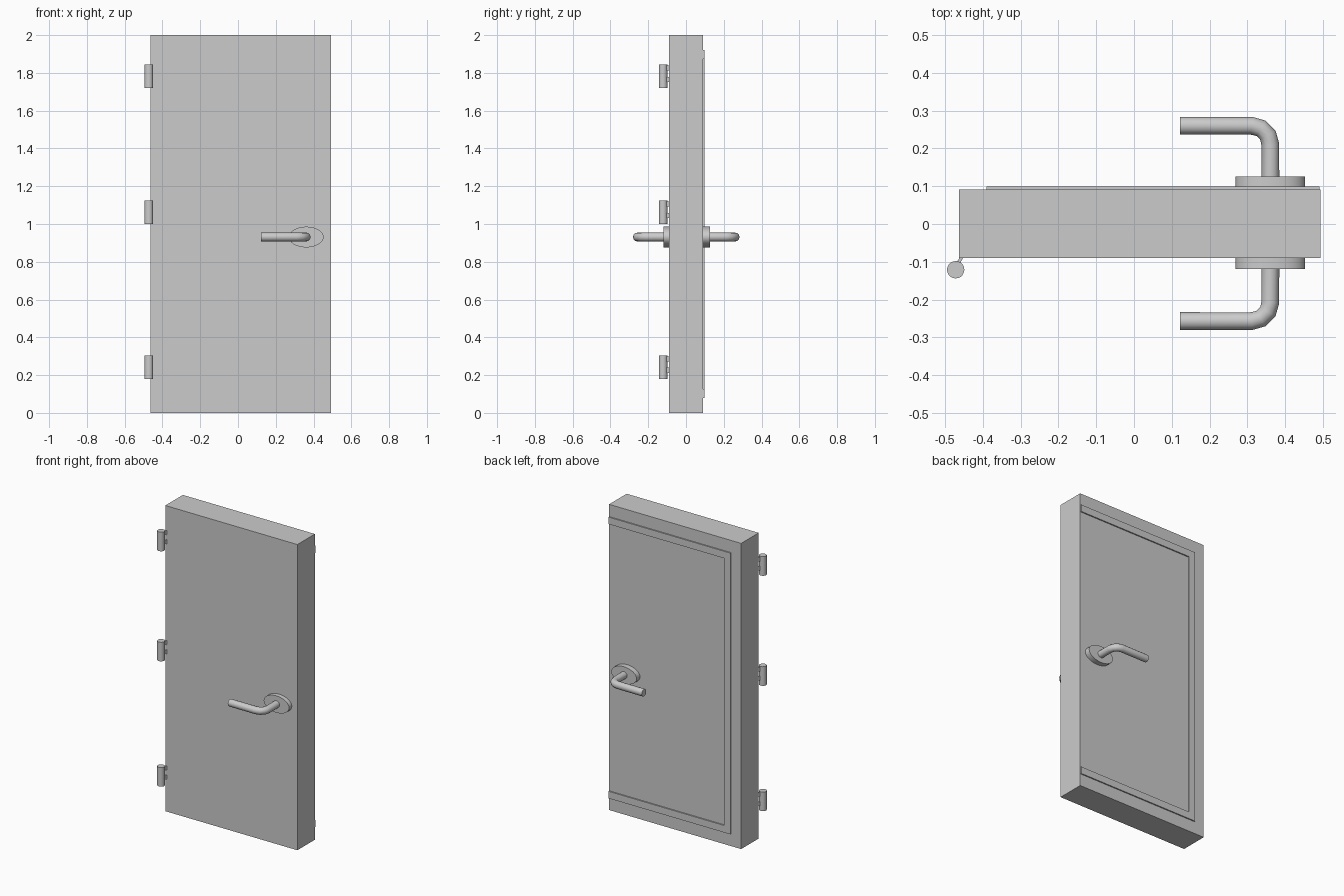
import bpy, math
from mathutils import Vector

if "Cube" in bpy.data.objects:
    bpy.data.objects.remove(bpy.data.objects["Cube"])

MID_Y = 0.001          # middle of the door's thickness


def prism(name, profile, depth, smooth=False):
    """Extrude a closed 3D outline along the depth vector."""
    n = len(profile)
    d = Vector(depth)
    verts = [Vector(p) for p in profile] + [Vector(p) + d for p in profile]
    faces = [tuple(range(n))[::-1], tuple(range(n, 2 * n))]
    faces += [(i, (i + 1) % n, (i + 1) % n + n, i + n) for i in range(n)]
    mesh = bpy.data.meshes.new(name)
    mesh.from_pydata(verts, [], faces)
    obj = bpy.data.objects.new(name, mesh)
    bpy.context.collection.objects.link(obj)
    finish(obj, smooth)
    return obj


def finish(obj, smooth):
    bpy.ops.object.select_all(action='DESELECT')
    obj.select_set(True)
    bpy.context.view_layer.objects.active = obj
    bpy.ops.object.mode_set(mode='EDIT')
    bpy.ops.mesh.select_all(action='SELECT')
    bpy.ops.mesh.normals_make_consistent(inside=False)
    bpy.ops.object.mode_set(mode='OBJECT')
    if smooth:
        bpy.ops.object.shade_smooth_by_angle(angle=math.radians(40))


def tube(name, points, radius):
    """Round bar swept along a path, turned into a mesh."""
    curve = bpy.data.curves.new(name, 'CURVE')
    curve.dimensions = '3D'
    curve.bevel_depth = radius
    curve.bevel_resolution = 4
    curve.use_fill_caps = True
    spline = curve.splines.new('POLY')
    spline.points.add(len(points) - 1)
    for sp, p in zip(spline.points, points):
        sp.co = (*p, 1)
    obj = bpy.data.objects.new(name, curve)
    bpy.context.collection.objects.link(obj)
    bpy.ops.object.select_all(action='DESELECT')
    obj.select_set(True)
    bpy.context.view_layer.objects.active = obj
    bpy.ops.object.convert(target='MESH')
    finish(bpy.context.object, True)


# Door slab
prism("door_slab", [(-0.463, -0.09, 0), (0.493, -0.09, 0),
                    (0.493, 0.091, 0), (-0.463, 0.091, 0)], (0, 0, 2))

# Raised C-shaped trim on the back, open at the latch side
w = 0.046
trim = [(0.491, 0.08), (0.491, 0.08 + w), (-0.39 + w, 0.08 + w), (-0.39 + w, 1.92 - w),
        (0.491, 1.92 - w), (0.491, 1.92), (-0.39, 1.92), (-0.39, 0.08)]
prism("back_trim", [(x, 0.088, z) for x, z in trim], (0, 0.011, 0))

# Oval handle plates and bent levers on both faces
HX, HZ, R = 0.361, 0.931, 0.0235
for side, s in (("front", -1), ("back", 1)):
    face = MID_Y + s * 0.085
    outer = 0.126 if s > 0 else -0.119
    oval = [(HX + 0.092 * math.cos(a), face, HZ + 0.055 * math.sin(a))
            for a in (i * math.tau / 32 for i in range(32))]
    prism(side + "_handle_plate", oval, (0, outer - face, 0), True)

    out = 0.260 if s > 0 else -0.257
    bend = 0.05
    path = [(HX, face, HZ)]
    for i in range(4):
        a = i * math.pi / 6
        path.append((HX - bend * (1 - math.cos(a)), out - s * bend * (1 - math.sin(a)), HZ))
    path.append((0.122, out, HZ))
    tube(side + "_handle_lever", path, R)

# Hinges: barrel plus two small slanted tabs
for i, z in enumerate((0.18, 1.0, 1.72), 1):
    ring = [(-0.472 + 0.023 * math.cos(a), -0.121 + 0.023 * math.sin(a), z)
            for a in (k * math.tau / 20 for k in range(20))]
    prism(f"hinge_barrel_{i}", ring, (0, 0, 0.125), True)
    for j, dz in enumerate((0.032, 0.092), 1):
        tab = [(-0.477, -0.115), (-0.467, -0.115), (-0.45, -0.086), (-0.46, -0.086)]
        prism(f"hinge_tab_{i}_{j}", [(x, y, z + dz) for x, y in tab], (0, 0, 0.027))
